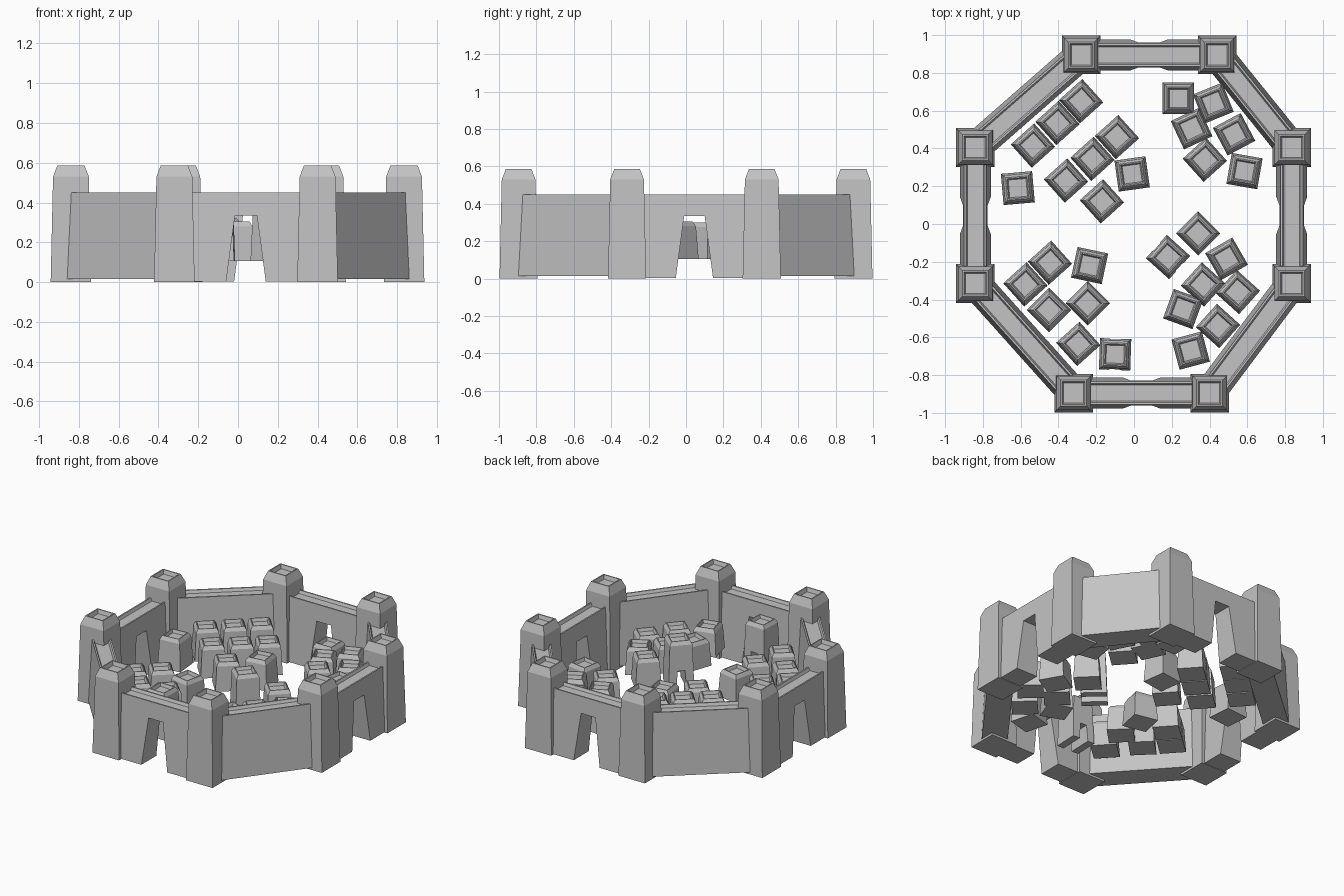
import bpy, bmesh, math
from mathutils import Matrix

if "Cube" in bpy.data.objects:
    bpy.data.objects.remove(bpy.data.objects["Cube"])

stone = bpy.data.materials.new("grey_stone")
stone.diffuse_color = (0.55, 0.55, 0.55, 1)
stone.use_nodes = True
stone.node_tree.nodes["Principled BSDF"].inputs["Base Color"].default_value = stone.diffuse_color


def loft(name, rings, matrix):
    """Stack rectangular rings (half_x, half_y, z), cap both ends."""
    bm = bmesh.new()
    loops = []
    for hx, hy, z in rings:
        loops.append([bm.verts.new((sx * hx, sy * hy, z))
                      for sx, sy in ((-1, -1), (1, -1), (1, 1), (-1, 1))])
    for a, b in zip(loops, loops[1:]):
        for i in range(4):
            j = (i + 1) % 4
            bm.faces.new((a[i], a[j], b[j], b[i]))
    bm.faces.new(loops[0][::-1])
    bm.faces.new(loops[-1])
    bmesh.ops.recalc_face_normals(bm, faces=bm.faces)
    me = bpy.data.meshes.new(name)
    bm.to_mesh(me)
    bm.free()
    me.materials.append(stone)
    ob = bpy.data.objects.new(name, me)
    ob.matrix_world = matrix
    bpy.context.collection.objects.link(ob)
    return ob


def cut(ob, half_bottom, half_top, z0, z1, matrix):
    """Cut a tapered passage along local y through an object."""
    # extend the taper a little below the base
    slope = (half_bottom - half_top) / (z1 - z0)
    cutter = loft("passage_cutter", [(half_bottom + slope * .05, .3, z0 - .05),
                                     (half_top, .3, z1)], matrix)
    cutter.hide_render = True
    mod = ob.modifiers.new("passage", 'BOOLEAN')
    mod.operation = 'DIFFERENCE'
    mod.solver = 'EXACT'
    mod.object = cutter
    bpy.context.view_layer.update()
    dg = bpy.context.evaluated_depsgraph_get()
    me = bpy.data.meshes.new_from_object(ob.evaluated_get(dg))
    ob.modifiers.clear()
    ob.data = me
    bpy.data.objects.remove(cutter)


def place(x, y, angle):
    return Matrix.Translation((x, y, 0)) @ Matrix.Rotation(angle, 4, 'Z')


# corner towers, in order round the ring
towers = [(-.32, -.895), (.40, -.895), (.835, -.315), (.835, .405),
          (.44, .895), (-.28, .895), (-.84, .405), (-.84, -.315)]
for x, y in towers:
    loft("corner_tower", [(h, h, z) for h, z in (
        (.102, 0), (.09, .53), (.068, .587), (.06, .587), (.052, .56))],
        place(x, y, 0))

# battered walls with a sunken walkway; every second one has a gate
for i, (x0, y0) in enumerate(towers):
    x1, y1 = towers[(i + 1) % 8]
    half = math.hypot(x1 - x0, y1 - y0) / 2
    gate = i % 2 == 0
    m = place((x0 + x1) / 2, (y0 + y1) / 2, math.atan2(y1 - y0, x1 - x0))
    base = 0.004 if gate else 0.015
    wall = loft("gate_wall" if gate else "plain_wall",
                [(half, .082, base), (half, .06, .45), (half, .05, .45),
                 (half, .042, .43)], m)
    if gate:
        cut(wall, .10, .055, 0, .335, m)

# houses floating at street level: x, y, turn in degrees, roof height
houses = [
    # north-west quarter
    (-.28, .65, 42, .32), (-.405, .535, 42, .32), (-.535, .415, 42, .32),
    (-.09, .46, 42, .32), (-.22, .345, 42, .32), (-.36, .23, 42, .32),
    (-.17, .12, 42, .30), (-.01, .265, 8, .305), (-.615, .19, 5, .32),
    # north-east quarter
    (.235, .665, 0, .31), (.42, .64, 22, .31), (.305, .505, 25, .31),
    (.53, .475, 28, .31), (.375, .34, 42, .31), (.585, .28, -10, .31),
    # south-west quarter
    (-.445, -.205, 42, .29), (-.575, -.32, 42, .29), (-.45, -.455, 45, .29),
    (-.235, -.22, -12, .29), (-.245, -.42, 45, .29), (-.295, -.635, 42, .29),
    (-.10, -.69, -2, .42),
    # south-east quarter
    (.18, -.175, 48, .42), (.34, -.05, 45, .305), (.49, -.185, 30, .29),
    (.365, -.32, 48, .29), (.55, -.36, 48, .29), (.26, -.45, -20, .29),
    (.445, -.54, 48, .29), (.30, -.67, 15, .29)]
for x, y, turn, top in houses:
    m = place(x, y, math.radians(turn))
    tall = top > .4
    house = loft("tall_house" if tall else "house", [(h, h, z) for h, z in (
        (.083, .105), (.073, top - .025), (.06, top), (.054, top),
        (.047, top - .022))], m)
    if tall:
        cut(house, .032, .024, .105, .22, m)
